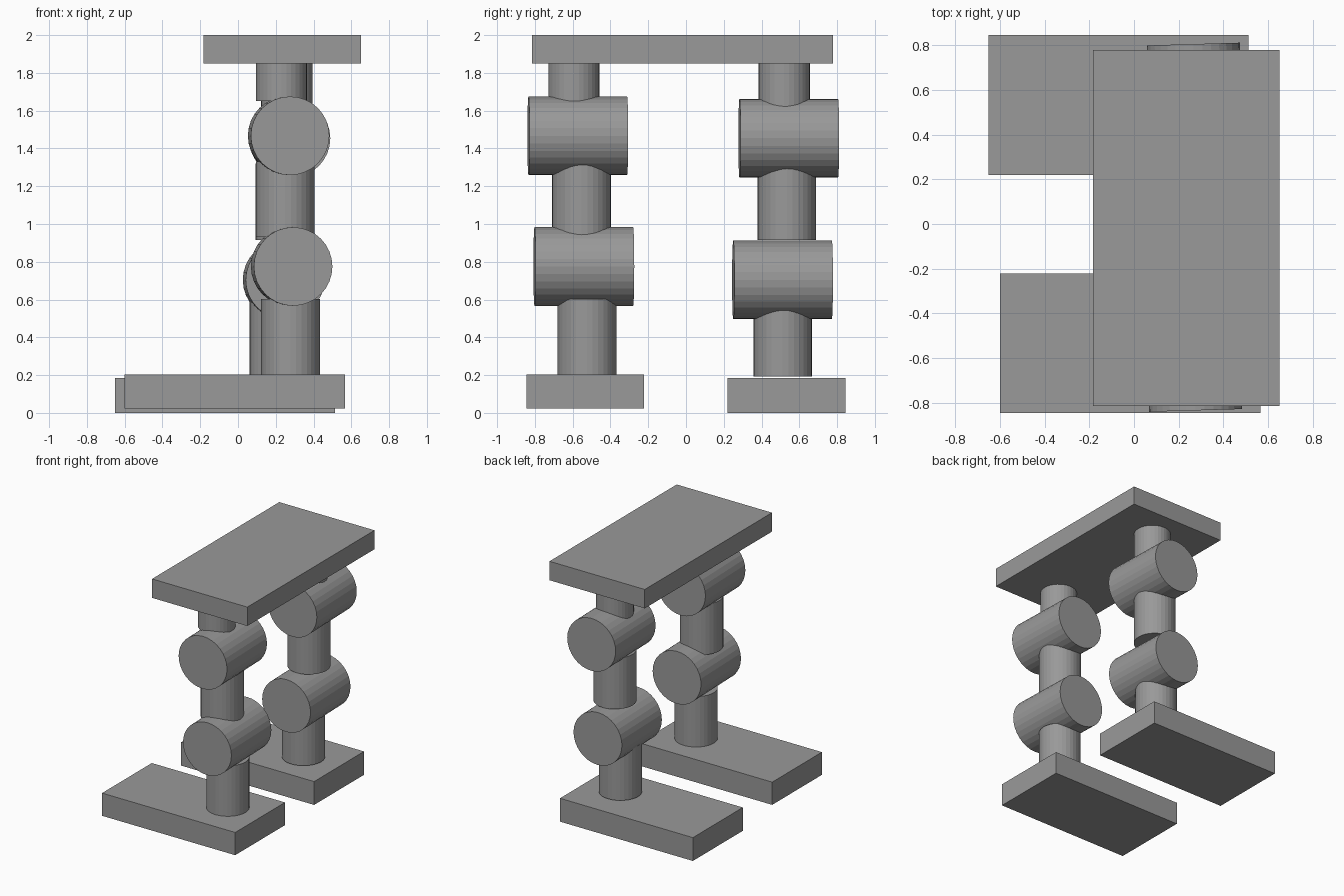
import bpy
from math import radians, pi

if "Cube" in bpy.data.objects:
    bpy.data.objects.remove(bpy.data.objects["Cube"])

# Dark grey for every part
grey = bpy.data.materials.new("dark_grey")
grey.diffuse_color = (0.32, 0.32, 0.32, 1)
grey.use_nodes = True
grey.node_tree.nodes["Principled BSDF"].inputs["Base Color"].default_value = grey.diffuse_color


def finish(name):
    ob = bpy.context.object
    ob.name = name
    ob.data.materials.append(grey)
    return ob


def box(name, x, y, z):
    """Box from (min, max) pairs on each axis."""
    bpy.ops.mesh.primitive_cube_add(
        size=1, location=[(a + b) / 2 for a, b in (x, y, z)])
    finish(name).scale = [b - a for a, b in (x, y, z)]
    bpy.ops.object.transform_apply(location=False, rotation=False, scale=True)


def post(name, x, y, r, z0, z1):
    """Upright cylinder between two heights."""
    bpy.ops.mesh.primitive_cylinder_add(
        vertices=32, radius=r, depth=z1 - z0, location=(x, y, (z0 + z1) / 2))
    finish(name)


def joint(name, x, y, z):
    """Wide horizontal hinge drum, turned slightly about z."""
    bpy.ops.mesh.primitive_cylinder_add(
        vertices=32, radius=0.208, depth=0.522, location=(x, y, z),
        rotation=(pi / 2, 0, radians(1.7)))
    finish(name)


# Pelvis plate
box("pelvis_plate", (-0.183, 0.652), (-0.815, 0.778), (1.85, 2.0))

# Each leg: foot box, shin, knee, thigh, hip, hip post
legs = {
    "near": dict(foot=((-0.6, 0.567), (-0.845, -0.222), (0.023, 0.203)),
                 shin=(0.278, -0.524, 0.155, 0.2, 0.603),
                 knee=(0.284, -0.541, 0.775),
                 thigh=(0.25, -0.553, 0.156, 0.93, 1.33),
                 hip=(0.268, -0.573, 1.467),
                 hip_post=(0.23, -0.594, 0.135, 1.652, 1.852)),
    "far": dict(foot=((-0.652, 0.513), (0.22, 0.845), (0.0, 0.185)),
                shin=(0.216, 0.512, 0.155, 0.192, 0.595),
                knee=(0.241, 0.511, 0.704),
                thigh=(0.248, 0.534, 0.155, 0.915, 1.32),
                hip=(0.273, 0.544, 1.454),
                hip_post=(0.259, 0.52, 0.136, 1.6, 1.852)),
}
for side, p in legs.items():
    box(side + "_foot", *p["foot"])
    for part in ("shin", "thigh", "hip_post"):
        post(f"{side}_{part}", *p[part])
    for part in ("knee", "hip"):
        joint(f"{side}_{part}", *p[part])
